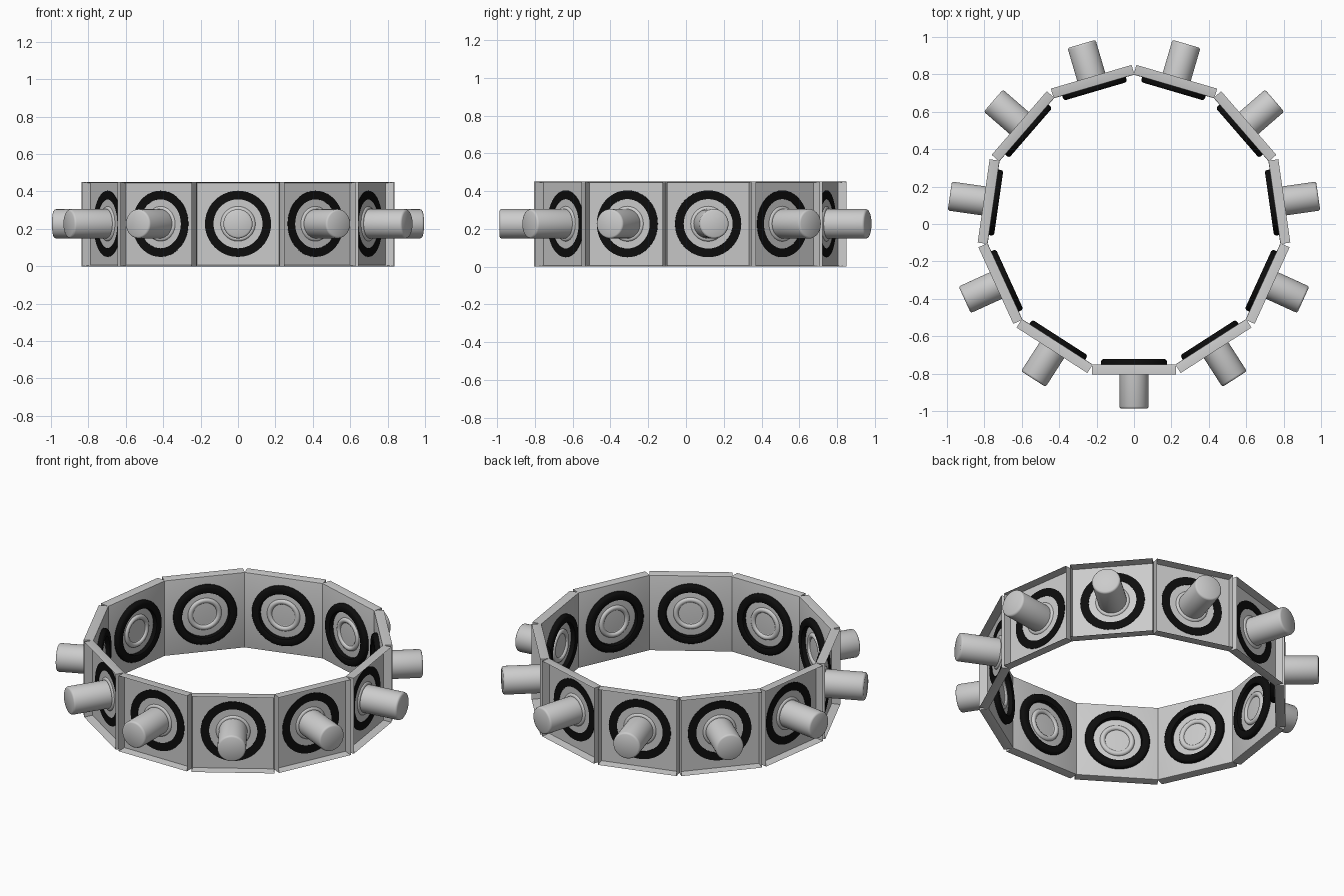
import bpy, bmesh, math
from mathutils import Matrix, Vector

if "Cube" in bpy.data.objects:
    bpy.data.objects.remove(bpy.data.objects["Cube"])

N = 11            # panels in the ring
HALF = 0.225      # half panel size
R_IN, R_OUT = 0.758, 0.812   # inner plate face / outer rim distance from axis
T = 0.008         # sheet thickness
CY = 0.008        # ring centre in y
HUB_Z = 0.227     # height of the round parts

black = bpy.data.materials.new("black")
black.diffuse_color = (0.004, 0.004, 0.004, 1)
black.use_nodes = True
black.node_tree.nodes["Principled BSDF"].inputs["Base Color"].default_value = black.diffuse_color


def finish(bm, name, mat=None):
    bmesh.ops.remove_doubles(bm, verts=bm.verts, dist=1e-6)
    bmesh.ops.recalc_face_normals(bm, faces=bm.faces)
    me = bpy.data.meshes.new(name)
    bm.to_mesh(me)
    bm.free()
    if mat:
        me.materials.append(mat)
    return me


def lathe(name, profile, closed=False, mat=None, steps=40):
    """Spin (radius, distance from ring axis) points around local z."""
    bm = bmesh.new()
    vs = [bm.verts.new((r, 0, d)) for r, d in profile]
    pairs = list(zip(vs, vs[1:])) + ([(vs[-1], vs[0])] if closed else [])
    edges = [bm.edges.new(p) for p in pairs]
    bmesh.ops.spin(bm, geom=vs + edges, axis=(0, 0, 1), cent=(0, 0, 0),
                   angle=2 * math.pi, steps=steps)
    return finish(bm, name, mat)


def circle(r, d, rad, n=10):
    return [(r + rad * math.cos(2 * math.pi * i / n),
             d + rad * math.sin(2 * math.pi * i / n)) for i in range(n)]


def tray():
    """Square plate with a thin rim, open on the outward side."""
    bm = bmesh.new()
    bmesh.ops.create_cube(bm, size=1, matrix=Matrix.Translation((0, 0, (R_IN + R_OUT) / 2))
                          @ Matrix.Diagonal((2 * HALF, 2 * HALF, R_OUT - R_IN, 1)))
    bm.normal_update()
    top = max(bm.faces, key=lambda f: f.calc_center_median().z)
    bmesh.ops.inset_region(bm, faces=[top], thickness=T)
    bmesh.ops.translate(bm, verts=top.verts, vec=(0, 0, R_IN + T - R_OUT))
    # soften the inner face edges
    low = [e for e in bm.edges if all(abs(v.co.z - R_IN) < 1e-5 for v in e.verts)]
    bmesh.ops.bevel(bm, geom=low, offset=0.005, segments=2, affect='EDGES', profile=0.5)
    return finish(bm, "panel")


f = R_IN + T      # outward face of the plate
parts = {
    "panel": tray(),
    # black gasket ring, rounded on the inside of the band
    "gasket": lathe("gasket", [(0.131, f + 0.003), (0.131, 0.741), (0.134, 0.734),
                               (0.141, 0.731), (0.165, 0.731), (0.173, 0.735),
                               (0.177, 0.744), (0.177, f + 0.003)], True, black),
    # grey collar around the pin root, showing on both sides
    "collar": lathe("collar", circle(0.080, f - 0.006, 0.015), True),
    # pin with softened end and dished inner face
    "pin": lathe("pin", [(0, 0.766), (0.04, 0.764), (0.066, 0.757), (0.078, 0.763),
                         (0.078, 0.984), (0.075, 0.991), (0.068, 0.995), (0, 0.995)]),
}

# local x -> tangent, local y -> up, local z -> outward
for i in range(N):
    a = -math.pi / 2 + 2 * math.pi * i / N
    out = Vector((math.cos(a), math.sin(a), 0))
    up = Vector((0, 0, 1))
    rot = Matrix((up.cross(out), up, out)).transposed().to_4x4()
    for name, me in parts.items():
        ob = bpy.data.objects.new(f"{name}_{i + 1}", me)
        bpy.context.collection.objects.link(ob)
        z = HALF if name == "panel" else HUB_Z
        ob.matrix_world = Matrix.Translation((0, CY, z)) @ rot

# smooth shading with crisp edges (meshes are shared between panels)
for me in parts.values():
    bm = bmesh.new()
    bm.from_mesh(me)
    for face in bm.faces:
        face.smooth = True
    for e in bm.edges:
        e.smooth = e.calc_face_angle(0) < math.radians(40)
    bm.to_mesh(me)
    bm.free()
